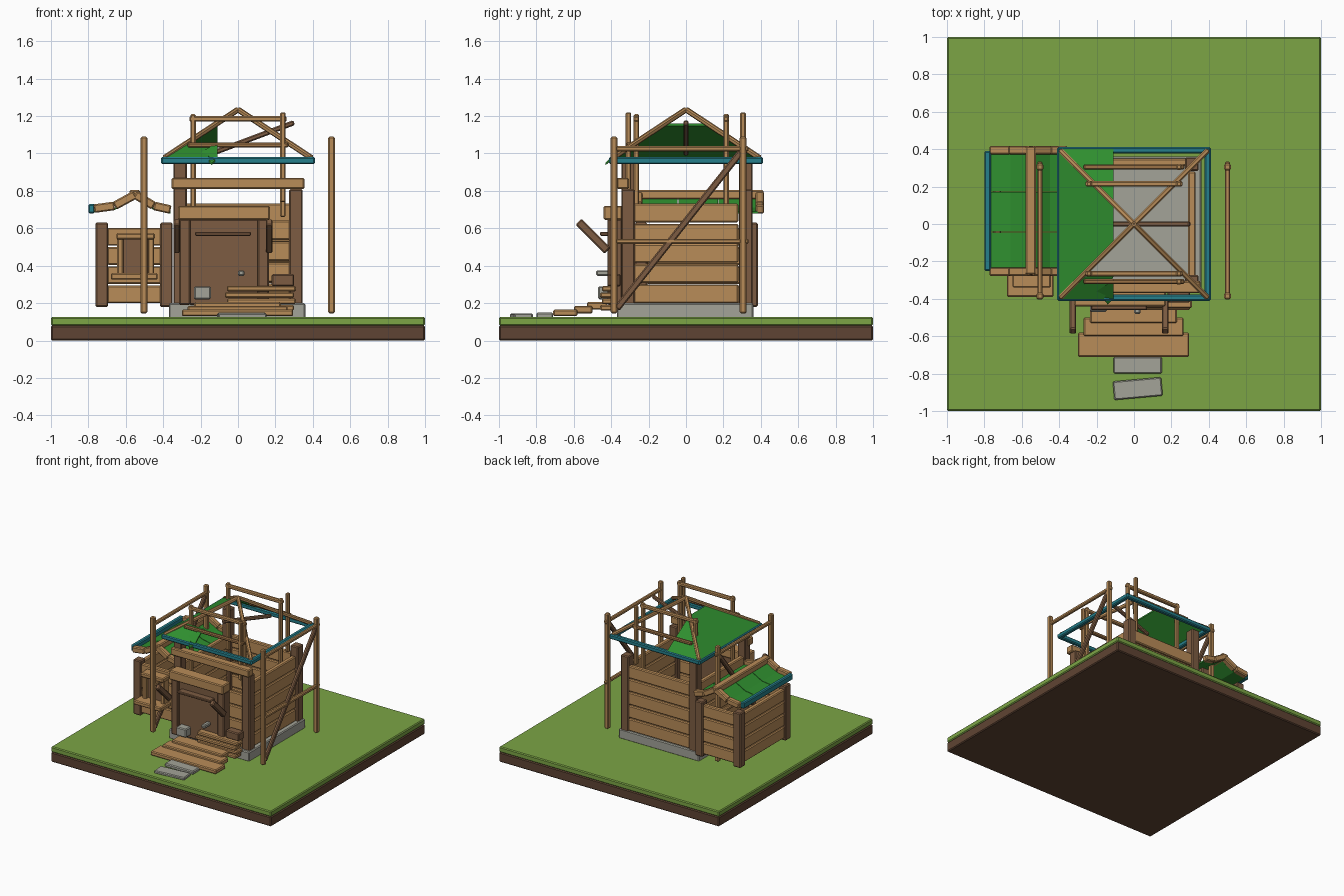
import bpy
import bmesh
from mathutils import Vector, Matrix

if "Cube" in bpy.data.objects:
    bpy.data.objects.remove(bpy.data.objects["Cube"], do_unlink=True)


def make_material(name, hex_code):
    """Flat material from an sRGB hex colour, stored as linear values."""
    channels = [int(hex_code[i:i + 2], 16) / 255 for i in (0, 2, 4)]
    linear = [c / 12.92 if c < 0.04 else ((c + 0.055) / 1.055) ** 2.4 for c in channels]
    material = bpy.data.materials.new(name)
    material.use_nodes = True
    material.diffuse_color = (*linear, 1)
    material.node_tree.nodes["Principled BSDF"].inputs["Base Color"].default_value = (*linear, 1)
    return material


grass = make_material("grass green", "7ca545")
soil = make_material("soil brown", "5f4433")
light_wood = make_material("light wood", "b98c58")
mid_wood = make_material("mid wood", "9c7246")
dark_wood = make_material("dark wood", "7d5c42")
stone = make_material("stone grey", "a3a398")
roof_green = make_material("roof green", "2f8f2f")
teal = make_material("teal trim", "26808c")


def finish(name, bm, material):
    bmesh.ops.recalc_face_normals(bm, faces=bm.faces)
    mesh = bpy.data.meshes.new(name)
    bm.to_mesh(mesh)
    bm.free()
    mesh.materials.append(material)
    obj = bpy.data.objects.new(name, mesh)
    bpy.context.collection.objects.link(obj)
    return obj


def block(name, size, matrix, material, bevel=0.007):
    """Box with small chamfered edges."""
    bm = bmesh.new()
    bmesh.ops.create_cube(bm, size=1, matrix=Matrix.Diagonal((*size, 1)))
    width = min(bevel, min(size) * 0.25)
    bmesh.ops.bevel(bm, geom=bm.edges[:], offset=width, segments=1, affect='EDGES')
    bm.transform(matrix)
    return finish(name, bm, material)


def box(name, xs, ys, zs, material, turn=0):
    size = [b - a for a, b in (xs, ys, zs)]
    centre = Vector([(a + b) / 2 for a, b in (xs, ys, zs)])
    return block(name, size, Matrix.Translation(centre) @ Matrix.Rotation(turn, 4, 'Z'), material)


def beam(name, start, end, width, material, depth=None):
    """Squared timber between two points."""
    start, end = Vector(start), Vector(end)
    axis = end - start
    turn = axis.to_track_quat('X', 'Z').to_matrix().to_4x4()
    place = Matrix.Translation((start + end) / 2) @ turn
    return block(name, (axis.length, width, depth or width), place, material)


def sheet(name, points, material, thickness=0.012):
    """Thin flat panel."""
    bm = bmesh.new()
    face = bm.faces.new([bm.verts.new(p) for p in points])
    top = bmesh.ops.extrude_face_region(bm, geom=[face])
    verts = [v for v in top["geom"] if isinstance(v, bmesh.types.BMVert)]
    bmesh.ops.translate(bm, verts=verts, vec=(0, 0, -thickness))
    return finish(name, bm, material)


def plank_wall(name, xs, ys, bottom, top, count, material):
    step = (top - bottom) / count
    for i in range(count):
        low = bottom + i * step
        box(f"{name}_plank_{i + 1}", xs, ys, (low, low + step - 0.008), material)


# Ground
box("soil_slab", (-1, 1), (-1, 1), (0, 0.08), soil)
box("grass_slab", (-1, 1), (-1, 1), (0.08, 0.125), grass)

# Foundation and stepping stones
box("foundation", (-0.37, 0.36), (-0.37, 0.36), (0.12, 0.2), stone)
box("near_stone", (-0.11, 0.15), (-0.8, -0.71), (0.12, 0.15), stone)
box("far_stone", (-0.11, 0.15), (-0.93, -0.83), (0.12, 0.145), stone, 0.09)

# House posts and plank walls
for side, x, height in (("right", -0.31, 0.95), ("left", 0.31, 0.81)):
    for end, y in (("front", -0.31), ("back", 0.32)):
        box(f"{end}_{side}_post", (x - 0.036, x + 0.036), (y - 0.036, y + 0.036), (0.19, height), dark_wood)
    plank_wall(f"{side}_wall", (x - 0.02, x + 0.02), (-0.28, 0.28), 0.2, 0.74, 5, light_wood)
plank_wall("back_wall", (-0.28, 0.28), (0.31, 0.35), 0.2, 0.74, 5, light_wood)
plank_wall("front_wall", (0.12, 0.28), (-0.34, -0.31), 0.2, 0.65, 4, light_wood)
box("front_beam", (-0.355, 0.355), (-0.37, -0.305), (0.81, 0.87), light_wood)

# Doorway
for x in (-0.285, 0.135):
    box("door_jamb", (x - 0.03, x + 0.03), (-0.42, -0.34), (0.19, 0.65), dark_wood)
box("door_panel", (-0.26, 0.11), (-0.4, -0.35), (0.19, 0.65), dark_wood)
box("door_lintel", (-0.32, 0.17), (-0.44, -0.34), (0.645, 0.72), light_wood)
box("door_rail", (-0.23, 0.07), (-0.46, -0.4), (0.56, 0.58), dark_wood)
box("door_handle", (0, 0.035), (-0.48, -0.4), (0.345, 0.375), stone)
box("lantern_block", (-0.235, -0.145), (-0.47, -0.4), (0.22, 0.29), stone)
for x in (-0.327, 0.167):
    beam("canopy_arm", (x, -0.42, 0.48), (x, -0.575, 0.635), 0.036, dark_wood, 0.045)

# Steps and stacked boards
box("bottom_step", (-0.3, 0.295), (-0.71, -0.58), (0.13, 0.165), light_wood)
box("middle_step", (-0.27, 0.265), (-0.6, -0.5), (0.145, 0.185), light_wood)
box("top_step", (-0.235, 0.23), (-0.53, -0.42), (0.165, 0.205), light_wood)
for i in range(4):
    low = 0.16 + i * 0.034
    shift = 0.01 * (i % 2)
    box("stacked_board", (-0.07 + shift, 0.3 + shift), (-0.46 + shift, -0.38), (low, low + 0.03), light_wood)
box("stack_block", (0.18, 0.3), (-0.42, -0.35), (0.29, 0.355), dark_wood)

# Eave frame and hip rafters
for s in (-1, 1):
    box("eave_side", (s * 0.395 - 0.017, s * 0.395 + 0.017), (-0.41, 0.41), (0.943, 0.98), teal)
    box("eave_end", (-0.41, 0.41), (s * 0.395 - 0.017, s * 0.395 + 0.017), (0.943, 0.98), teal)
    for t in (-1, 1):
        beam("hip_rafter", (s * 0.395, t * 0.395, 0.975), (0, 0, 1.235), 0.028, light_wood)
beam("ridge_prop", (-0.14, 0, 1.0), (0.3, 0, 1.165), 0.028, dark_wood)

# Remaining roof covering
eave, cut, low, high = 0.4, 0.11, 0.98, 1.16
sheet("side_roof", [(-eave, -eave, low), (-eave, eave, low), (-cut, cut, high), (-cut, -cut, high)], roof_green)
sheet("back_roof", [(-eave, eave, low), (-cut, eave, low), (-cut, cut, high)], roof_green)
sheet("front_roof", [(-eave, -eave, low), (-0.16, -eave, low), (-cut, -0.28, 1.055), (-0.28, -0.28, 1.055)], roof_green)
sheet("loose_roof_piece", [(-0.2, -0.36, 1.005), (-0.14, -0.43, 0.95), (-cut, -0.4, 0.98), (-cut, -0.3, 1.06)], roof_green)

# Inner trestles standing through the roof
for y, top in ((-0.265, 1.21), (0.215, 1.21)):
    for x in (-0.24, 0.24):
        box("trestle_post", (x - 0.015, x + 0.015), (y - 0.015, y + 0.015), (0.66, top), light_wood)
    beam("trestle_bar", (-0.26, y, 1.185), (0.26, y, 1.185), 0.03, light_wood)
for y in (-0.308, 0.305):
    box("tall_post", (0.225, 0.255), (y - 0.015, y + 0.015), (0.74, 1.22), light_wood)
    beam("trestle_rail", (-0.27, y, 1.045), (0.27, y, 1.045), 0.028, mid_wood)

# Scaffolding on both sides
for x in (-0.503, 0.5):
    for y in (-0.385, 0.305):
        box("scaffold_post", (x - 0.018, x + 0.018), (y - 0.018, y + 0.018), (0.145, 1.09), light_wood)
    for z in (0.53, 1.025):
        beam("scaffold_rail", (x, -0.4, z), (x, 0.335, z), 0.028, light_wood)
    beam("scaffold_brace", (x, -0.37, 0.17), (x, 0.295, 1.01), 0.028, dark_wood, 0.036)

# Side room
for x in (-0.728, -0.383):
    for y in (-0.24, 0.35):
        box("side_room_post", (x - 0.034, x + 0.034), (y - 0.034, y + 0.034), (0.18, 0.63), dark_wood)
for name, y in (("side_room_front", -0.24), ("side_room_back", 0.35)):
    plank_wall(name, (-0.7, -0.4), (y - 0.02, y + 0.02), 0.2, 0.61, 4, light_wood)
plank_wall("side_room_side", (-0.75, -0.71), (-0.21, 0.32), 0.2, 0.61, 4, light_wood)

# Side room window
box("window_panel", (-0.62, -0.47), (-0.29, -0.25), (0.34, 0.55), dark_wood)
for x in (-0.63, -0.465):
    box("window_jamb", (x - 0.017, x + 0.017), (-0.32, -0.25), (0.35, 0.55), light_wood)
box("window_head", (-0.65, -0.445), (-0.34, -0.25), (0.54, 0.575), light_wood)
box("window_shelf", (-0.68, -0.43), (-0.39, -0.25), (0.325, 0.36), light_wood)

# Side room roof: bent end logs, ridge log, panels and eave
profile = [(-0.77, 0.705), (-0.66, 0.72), (-0.55, 0.78), (-0.45, 0.72), (-0.36, 0.7)]
for y in (-0.255, 0.395):
    for (xa, za), (xb, zb) in zip(profile, profile[1:]):
        beam("roof_log", (xa, y, za), (xb, y, zb), 0.046, light_wood)
box("ridge_log", (-0.58, -0.525), (-0.27, 0.415), (0.755, 0.805), light_wood)
panels = [(-0.25, -0.045), (-0.04, 0.17), (0.175, 0.385)]
for ya, yb in panels:
    for (xa, za), (xb, zb) in zip(profile, profile[1:]):
        lift = -0.01
        sheet("side_roof_panel", [(xa, ya, za + lift), (xb, ya, zb + lift), (xb, yb, zb + lift), (xa, yb, za + lift)], roof_green)
box("side_eave", (-0.8, -0.765), (-0.25, 0.39), (0.68, 0.73), teal)
